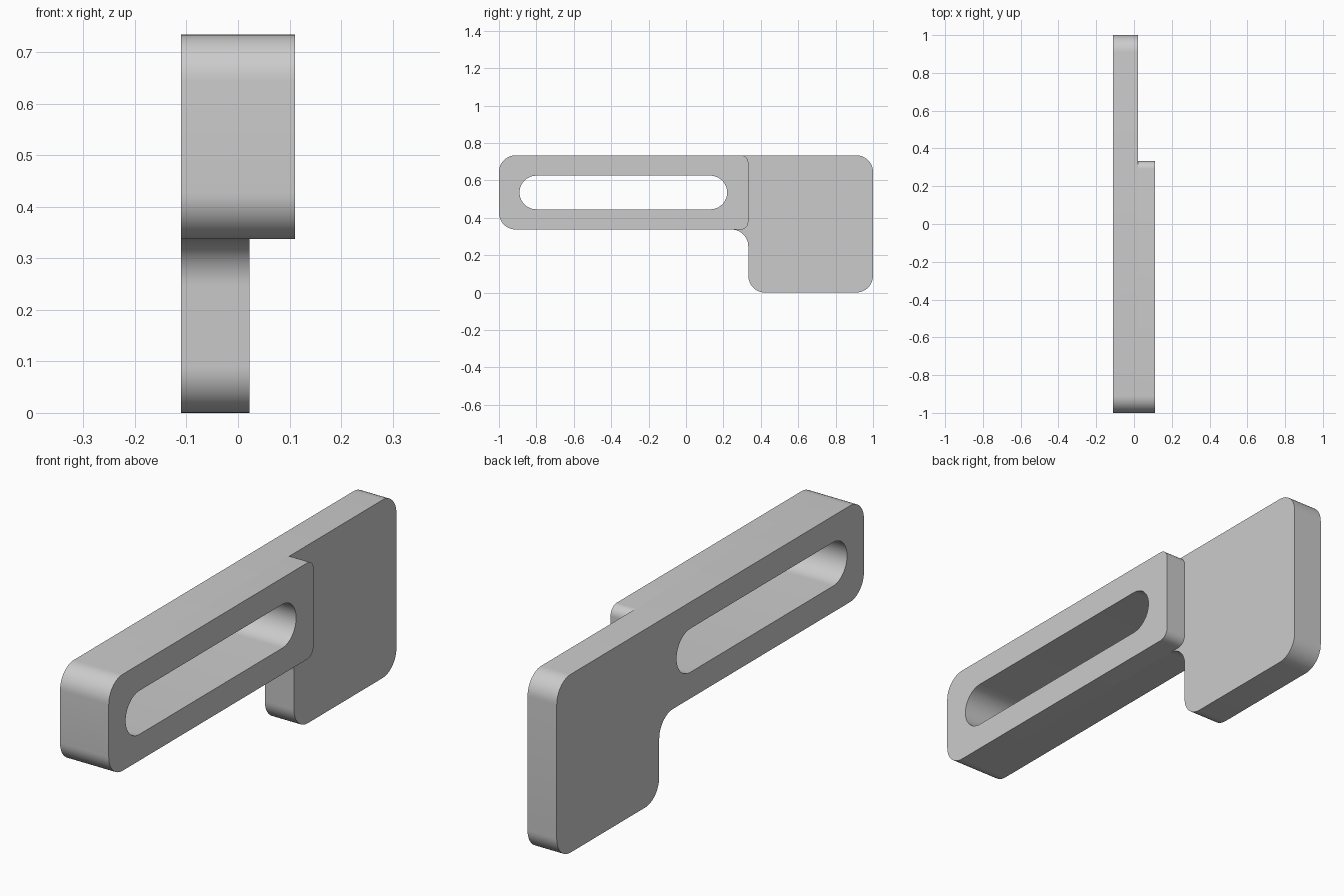
import bpy, bmesh, math
from mathutils import Vector, Matrix

cube = bpy.data.objects.get("Cube")
if cube:
    bpy.data.objects.remove(cube, do_unlink=True)

grey = bpy.data.materials.new("light_grey")
grey.use_nodes = True
colour = (0.6, 0.6, 0.6, 1)
grey.diffuse_color = colour
grey.node_tree.nodes["Principled BSDF"].inputs["Base Color"].default_value = colour


def rounded(corners, steps=12):
    """Fillet a right-angled outline given as (y, z, radius) corners."""
    points = []
    for i, (y, z, r) in enumerate(corners):
        p = Vector((y, z))
        before = (Vector(corners[i - 1][:2]) - p).normalized()
        after = (Vector(corners[(i + 1) % len(corners)][:2]) - p).normalized()
        centre = p + r * (before + after)
        for k in range(steps + 1):
            t = math.pi / 2 * k / steps
            q = centre - r * (math.cos(t) * after + math.sin(t) * before)
            if not points or (q - points[-1]).length > 1e-4:
                points.append(q)
    if (points[0] - points[-1]).length < 1e-4:
        points.pop()
    return points


def slab(name, outlines, x0, x1):
    """Extrude side outlines (the second one is a hole) from x0 to x1."""
    curve = bpy.data.curves.new(name + "_profile", "CURVE")
    curve.dimensions = "2D"
    curve.fill_mode = "BOTH"
    curve.extrude = (x1 - x0) / 2
    for outline in outlines:
        spline = curve.splines.new("POLY")
        spline.points.add(len(outline) - 1)
        for point, q in zip(spline.points, outline):
            point.co = (q.x, q.y, 0, 1)
        spline.use_cyclic_u = True
    helper = bpy.data.objects.new(name + "_profile", curve)
    bpy.context.collection.objects.link(helper)
    bpy.context.view_layer.update()
    mesh = bpy.data.meshes.new_from_object(
        helper.evaluated_get(bpy.context.evaluated_depsgraph_get()))
    bpy.data.objects.remove(helper)
    bpy.data.curves.remove(curve)

    # Stand the profile up in the side plane and weld caps to walls
    turn = Matrix(((0, 0, 1, (x0 + x1) / 2), (1, 0, 0, 0),
                   (0, 1, 0, 0), (0, 0, 0, 1)))
    bm = bmesh.new()
    bm.from_mesh(mesh)
    bm.transform(turn)
    bmesh.ops.remove_doubles(bm, verts=bm.verts, dist=1e-5)
    bmesh.ops.recalc_face_normals(bm, faces=bm.faces)
    bm.to_mesh(mesh)
    bm.free()
    mesh.name = name
    mesh.materials.clear()
    mesh.materials.append(grey)
    obj = bpy.data.objects.new(name, mesh)
    bpy.context.collection.objects.link(obj)
    bpy.ops.object.select_all(action="DESELECT")
    obj.select_set(True)
    bpy.context.view_layer.objects.active = obj
    bpy.ops.object.shade_smooth_by_angle(angle=math.radians(30))
    return obj


TOP, ARM, STEP = 0.734, 0.337, 0.333
R = 0.09

# Slot shared by both layers
slot = rounded([(-0.89, 0.445, R), (0.22, 0.445, R),
                (0.22, 0.625, R), (-0.89, 0.625, R)])

# Full-length plate with the lower tail block
plate = rounded([(-1, ARM, R), (STEP, ARM, R), (STEP, 0, R),
                 (1, 0, R), (1, TOP, R), (-1, TOP, R)])
slab("back_plate", [plate, slot], -0.111, 0.022)

# Raised pad thickening the slotted arm
pad = rounded([(-1, ARM, R), (STEP, ARM, 0.04),
               (STEP, TOP, 0.04), (-1, TOP, R)])
slab("arm_pad", [pad, slot], 0.022, 0.111)
